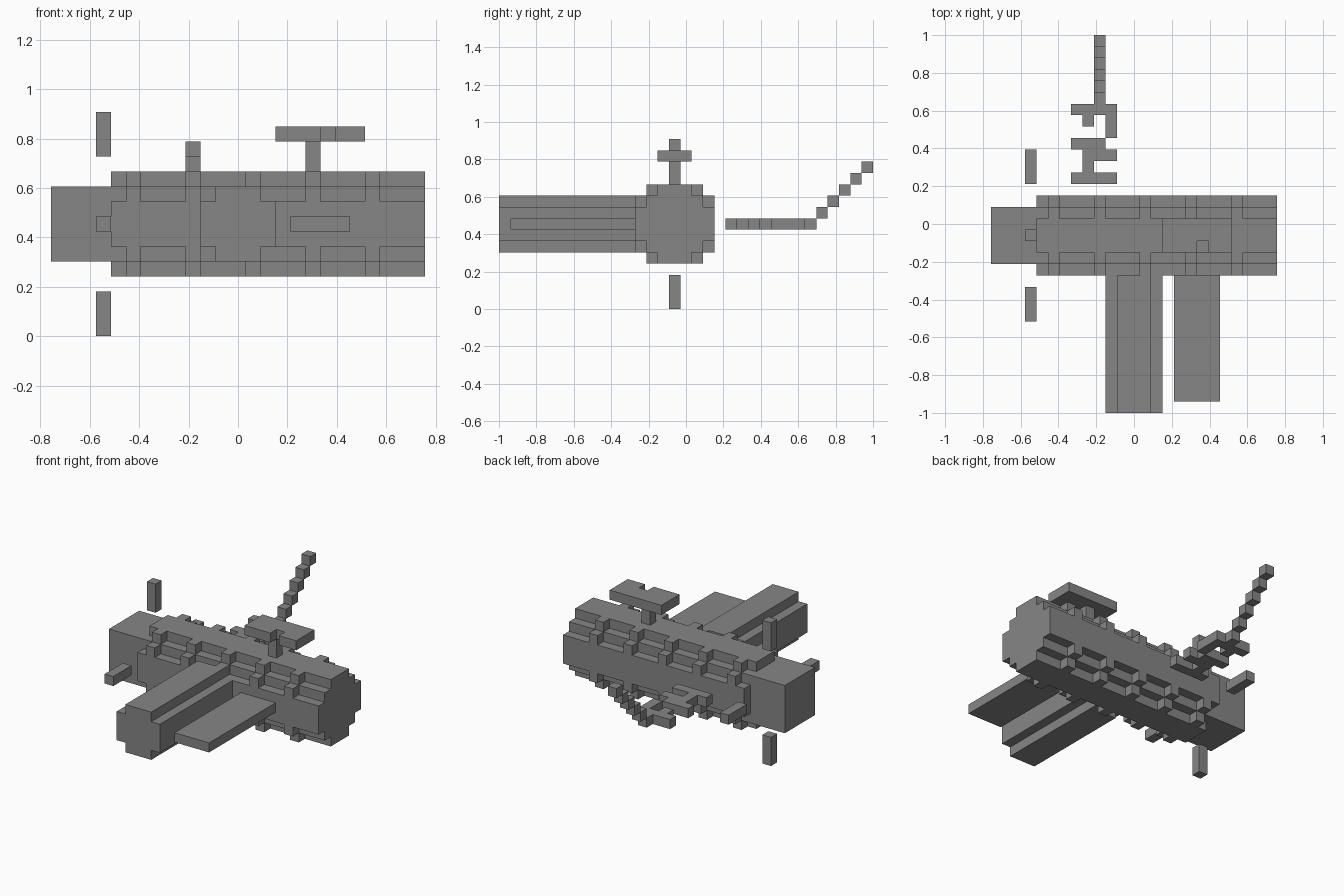
import bpy

U = 2 / 33                      # edge length of one block
ORIGIN = (-12.5, -16.5, 0)      # grid corner, in blocks

cube = bpy.data.objects.get("Cube")
if cube:
    bpy.data.objects.remove(cube, do_unlink=True)

grey = bpy.data.materials.new("hull_grey")
grey.use_nodes = True
COLOR = (0.24, 0.24, 0.24, 1)
grey.diffuse_color = COLOR
grey.node_tree.nodes["Principled BSDF"].inputs["Base Color"].default_value = COLOR


def place(i, j, k):
    return tuple((c + o) * U for c, o in zip((i, j, k), ORIGIN))


def make(name, verts, faces):
    mesh = bpy.data.meshes.new(name)
    mesh.from_pydata([place(*v) for v in verts], [], faces)
    mesh.materials.append(grey)
    obj = bpy.data.objects.new(name, mesh)
    bpy.context.collection.objects.link(obj)
    return obj


def prism(name, profile, axis, start, end):
    """Extrude a counter-clockwise outline along x or y, in block units."""
    n = len(profile)
    if axis == "x":
        verts = [(e, a, b) for e in (start, end) for a, b in profile]
    else:
        verts = [(a, e, b) for e in (end, start) for a, b in profile]
    faces = [tuple(reversed(range(n))), tuple(range(n, 2 * n))]
    faces += [(m, (m + 1) % n, (m + 1) % n + n, m + n) for m in range(n)]
    return make(name, verts, faces)


def box(name, x, y, z):
    outline = [(y[0], z[0]), (y[1], z[0]), (y[1], z[1]), (y[0], z[1])]
    return prism(name, outline, "x", *x)


def stepped(ca, cb, half, steps):
    """Square outline whose corners are cut by a number of unit steps."""
    corner = []                 # from the right side up to the top side
    for s in range(steps):
        corner += [(half - s, half - steps + s), (half - s - 1, half - steps + s)]
    corner.append((half - steps, half))
    pts = []
    for _ in range(4):
        pts += corner
        corner = [(-b, a) for a, b in corner]
    return [(ca + a, cb + b) for a, b in pts]


# Main hull with thin raised ribs, and the smaller nose block
prism("hull", stepped(15.5, 7.5, 3.5, 2), "x", 4, 25)
for r in range(5):
    prism(f"hull_rib_{r + 1}", stepped(15.5, 7.5, 3.5, 1), "x", 5 + 4 * r, 6 + 4 * r)
box("nose_block", (0, 4), (13, 18), (5, 10))

# Long side pod and flat panel pointing forward
prism("side_pod", stepped(12.5, 7.5, 2.5, 1), "y", 0, 12)
box("flat_panel", (16, 20), (1, 12), (7, 8))

# Four free rods around the nose
box("rod_top", (3, 4), (15, 16), (12, 15))
box("rod_bottom", (3, 4), (15, 16), (0, 3))
box("rod_front", (3, 4), (8, 11), (7, 8))
box("rod_back", (3, 4), (20, 23), (7, 8))

# Roof plate on a post, with a notch in its front edge
box("roof_post", (17, 18), (15, 16), (11, 13))
notched = [(15, 14), (18, 14), (18, 15), (19, 15), (19, 14), (21, 14), (21, 17), (15, 17)]
n = len(notched)
make("roof_plate", [(x, y, z) for z in (13, 14) for x, y in notched],
     [tuple(reversed(range(n))), tuple(range(n, 2 * n))]
     + [(m, (m + 1) % n, (m + 1) % n + n, m + n) for m in range(n)])

# Winding rear linkage, one bar per row of blocks
bars = [(7, 11, 20), (8, 9, 21), (8, 11, 22), (7, 10, 23),
        (10, 11, 24), (8, 9, 25), (10, 11, 25), (7, 11, 26), (9, 10, 27)]
for b, (x0, x1, y) in enumerate(bars):
    box(f"linkage_bar_{b + 1}", (x0, x1), (y, y + 1), (7, 8))

# Rising stair of blocks at the tail
for s in range(5):
    box(f"tail_step_{s + 1}", (9, 10), (28 + s, 29 + s), (8 + s, 9 + s))
